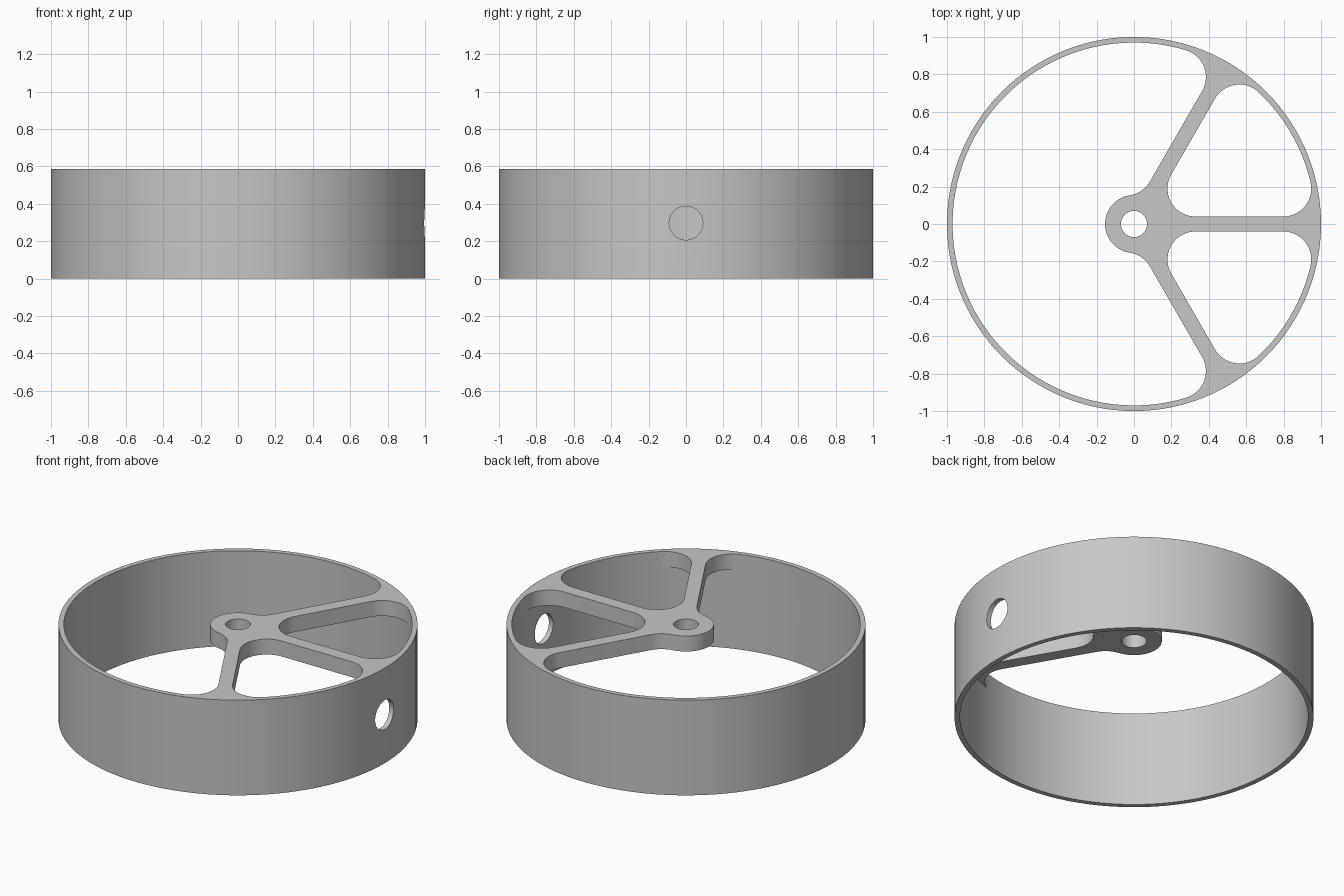
import bpy, bmesh
from math import sin, cos, asin, radians, degrees
from mathutils import Matrix

if "Cube" in bpy.data.objects:
    bpy.data.objects.remove(bpy.data.objects["Cube"])

HEIGHT, OUTER, INNER = 0.585, 1.0, 0.97
WEB_BOTTOM = 0.49        # underside of hub and spokes
HUB, BORE = 0.155, 0.07
FILLET, HALF_SPOKE = 0.15, 0.04
OFFSET = FILLET + HALF_SPOKE
RIM_ANGLE = degrees(asin(OFFSET / (INNER - FILLET)))
HUB_ANGLE = degrees(asin(OFFSET / (HUB + FILLET)))

grey = bpy.data.materials.new("light_grey")
grey.use_nodes = True
grey.diffuse_color = (0.57, 0.57, 0.57, 1)
grey.node_tree.nodes["Principled BSDF"].inputs["Base Color"].default_value = (0.57, 0.57, 0.57, 1)


def arc(dist, direction, r, a0, a1, step=3):
    """Arc around a centre given in polar form, angles in degrees."""
    cx, cy = dist * cos(radians(direction)), dist * sin(radians(direction))
    n = max(2, round(abs(a1 - a0) / step))
    angles = [radians(a0 + (a1 - a0) * i / n) for i in range(n + 1)]
    return [(cx + r * cos(a), cy + r * sin(a)) for a in angles]


def rim(a0, a1):
    return arc(0, 0, INNER, a0, a1)


def circle(r, step=3):
    return arc(0, 0, r, 0, 360, step)[:-1]


def prism(name, outline, z0, z1):
    bm = bmesh.new()
    face = bm.faces.new([bm.verts.new((x, y, z0)) for x, y in outline])
    top = bmesh.ops.extrude_face_region(bm, geom=[face])["geom"]
    for v in top:
        if isinstance(v, bmesh.types.BMVert):
            v.co.z = z1
    bmesh.ops.recalc_face_normals(bm, faces=bm.faces)
    mesh = bpy.data.meshes.new(name)
    bm.to_mesh(mesh)
    bm.free()
    mesh.materials.append(grey)
    obj = bpy.data.objects.new(name, mesh)
    bpy.context.collection.objects.link(obj)
    return obj


def pocket(t):
    """Rounded triangular opening between the spokes at t and t + 60."""
    lo, hi = t + RIM_ANGLE, t + 60 - RIM_ANGLE
    return (arc(OFFSET / sin(radians(30)), t + 30, FILLET, t + 150, t + 270, 6)
            + arc(INNER - FILLET, lo, FILLET, t - 90, lo, 6)[:-1]
            + rim(lo, hi)
            + arc(INNER - FILLET, hi, FILLET, hi, t + 150, 6)[1:])


def wide_opening():
    """Open side of the wheel, running around the hub."""
    lo, hi = 60 + RIM_ANGLE, 300 - RIM_ANGLE
    h0, h1 = 60 + HUB_ANGLE, 300 - HUB_ANGLE
    return (arc(INNER - FILLET, lo, FILLET, -30, lo, 6)[:-1]
            + rim(lo, hi)
            + arc(INNER - FILLET, hi, FILLET, hi, 390, 6)[1:]
            + arc(HUB + FILLET, h1, FILLET, 390, h1 + 180, 6)
            + arc(0, 0, HUB, h1, h0, 5)[1:-1]
            + arc(HUB + FILLET, h0, FILLET, h0 + 180, 330, 6))


# Cavity outline shares its rim points with the openings
stops = [s + d * RIM_ANGLE for s, d in
         ((0, 1), (60, -1), (60, 1), (300, -1), (300, 1), (360, -1), (360, 1))]
cavity = [p for a, b in zip(stops, stops[1:]) for p in rim(a, b)[:-1]]

# Solid wheel and the shapes removed from it
wheel = prism("spoked_wheel", circle(OUTER), 0, HEIGHT)
cutters = [prism("cavity_cutter", cavity, -0.1, WEB_BOTTOM),
           prism("wide_opening_cutter", wide_opening(), 0.4, 0.7),
           prism("back_pocket_cutter", pocket(0), 0.4, 0.7),
           prism("front_pocket_cutter", pocket(300), 0.4, 0.7),
           prism("bore_cutter", circle(BORE, 7.5), 0.4, 0.7)]

# Round hole through the rim on the left side
window = prism("rim_hole_cutter", circle(0.09, 7.5), 0.8, 1.2)
window.data.transform(Matrix.Translation((0, 0, 0.297)) @ Matrix.Rotation(radians(90), 4, 'Y'))
cutters.append(window)

bpy.ops.object.select_all(action='DESELECT')
bpy.context.view_layer.objects.active = wheel
wheel.select_set(True)
for cutter in cutters:
    cutter.hide_render = True
    mod = wheel.modifiers.new(cutter.name, 'BOOLEAN')
    mod.operation, mod.solver, mod.object = 'DIFFERENCE', 'EXACT', cutter
    bpy.ops.object.modifier_apply(modifier=mod.name)
    bpy.data.objects.remove(cutter)

bpy.ops.object.shade_smooth_by_angle(angle=radians(30))
